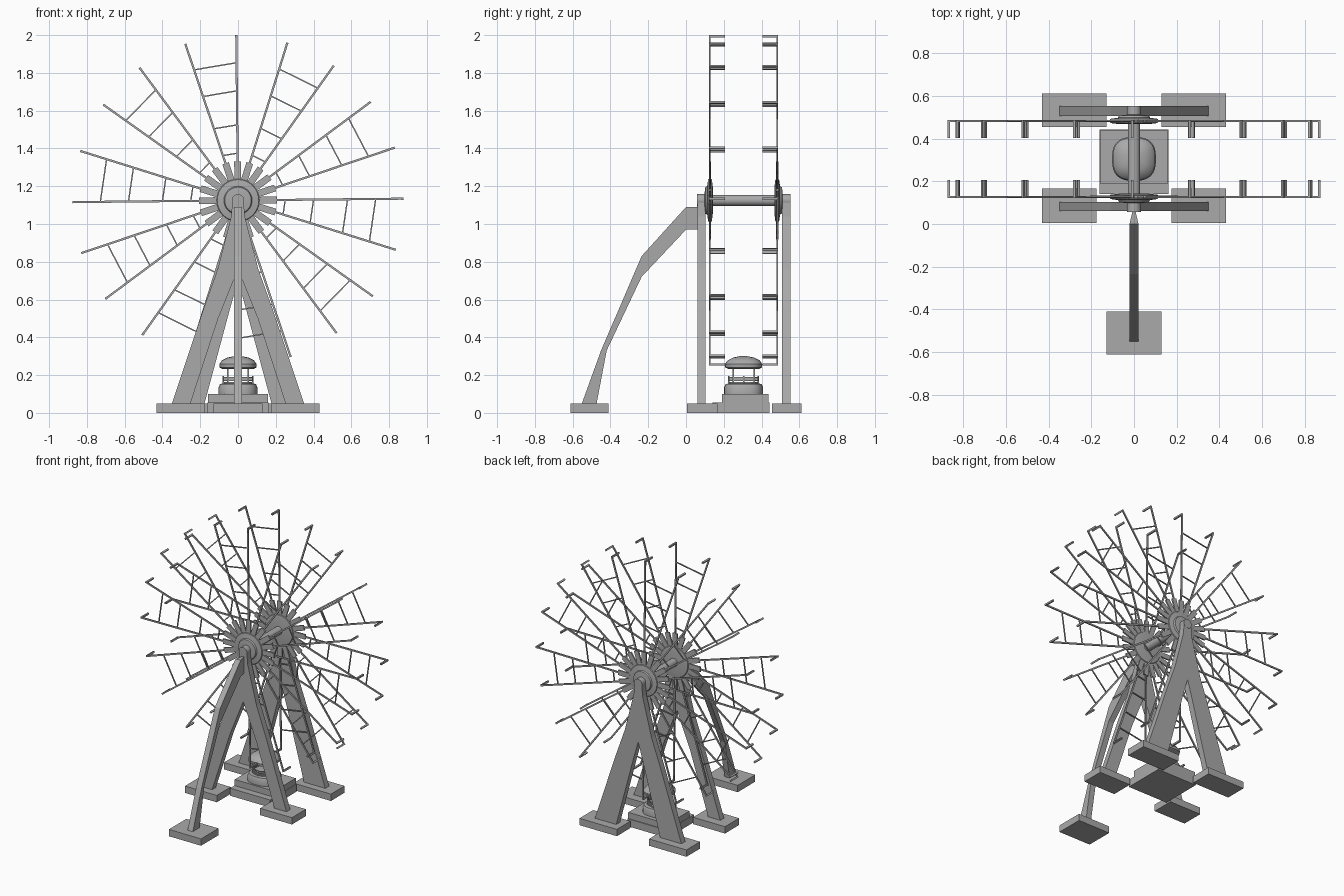
import bpy, bmesh, math
from mathutils import Matrix, Vector

cube = bpy.data.objects.get("Cube")
if cube:
    bpy.data.objects.remove(cube, do_unlink=True)

grey = bpy.data.materials.new("mid_grey")
grey.use_nodes = True
COLOUR = (0.4, 0.4, 0.4, 1)
grey.diffuse_color = COLOUR
grey.node_tree.nodes["Principled BSDF"].inputs["Base Color"].default_value = COLOUR

MID_Y = 0.305                       # plane halfway between the two wheels
HUB = Vector((0, MID_Y, 1.125))
RADIUS = 0.874
STEP = math.radians(18)
TURN = math.radians(0.6)


def finish(name, bm, smooth=False):
    bmesh.ops.recalc_face_normals(bm, faces=bm.faces)
    mesh = bpy.data.meshes.new(name)
    bm.to_mesh(mesh)
    bm.free()
    mesh.materials.append(grey)
    obj = bpy.data.objects.new(name, mesh)
    bpy.context.collection.objects.link(obj)
    if smooth:
        bpy.context.view_layer.objects.active = obj
        obj.select_set(True)
        bpy.ops.object.shade_smooth_by_angle(angle=math.radians(35))
        obj.select_set(False)
    return obj


def add_box(bm, lo, hi, matrix=Matrix()):
    lo, hi = Vector(lo), Vector(hi)
    m = matrix @ Matrix.Translation((lo + hi) / 2) @ Matrix.Diagonal((*(hi - lo), 1))
    bmesh.ops.create_cube(bm, size=1, matrix=m)


def box(name, lo, hi):
    bm = bmesh.new()
    add_box(bm, lo, hi)
    return finish(name, bm)


def add_bar(bm, a, b, width, depth):
    """Box bar from a to b in an XZ plane, depth along y."""
    d = b - a
    turn = Matrix.Rotation(-math.atan2(d.z, d.x), 4, 'Y')
    add_box(bm, (0, -depth / 2, -width / 2), (d.length, depth / 2, width / 2),
            Matrix.Translation(a) @ turn)


def prism(name, left, right):
    """Solid between two matching outlines."""
    bm = bmesh.new()
    a = [bm.verts.new(p) for p in left]
    b = [bm.verts.new(p) for p in right]
    bm.faces.new(a)
    bm.faces.new(b)
    for i in range(len(a)):
        j = (i + 1) % len(a)
        bm.faces.new((a[i], a[j], b[j], b[i]))
    return finish(name, bm)


def loft(name, rings):
    bm = bmesh.new()
    loops = [[bm.verts.new(p) for p in ring] for ring in rings]
    for lo, hi in zip(loops, loops[1:]):
        for i in range(len(lo)):
            j = (i + 1) % len(lo)
            bm.faces.new((lo[i], lo[j], hi[j], hi[i]))
    bm.faces.new(loops[0])
    bm.faces.new(loops[-1])
    return finish(name, bm, True)


def lathe_y(name, profile, sides=32):
    """Round part about the axle from (radius, y) pairs."""
    turns = [math.tau * i / sides for i in range(sides)]
    return loft(name, [[(r * math.cos(t), y, HUB.z + r * math.sin(t)) for t in turns]
                       for r, y in profile])


def rounded_tier(name, profile, power=0.75, sides=32):
    """Rounded-square part of the booth from (half width, z) pairs."""
    def soft(v):
        return math.copysign(abs(v) ** power, v)
    turns = [math.tau * i / sides for i in range(sides)]
    return loft(name, [[(r * soft(math.cos(t)), MID_Y + r * soft(math.sin(t)), z)
                        for t in turns] for r, z in profile])


def on_wheel(r, angle, y):
    return Vector((r * math.cos(angle), y, HUB.z + r * math.sin(angle)))


# Wheels
for side, label in ((-1, "front"), (1, "rear")):
    plane = MID_Y + side * 0.178
    spokes, rungs, hooks, teeth = (bmesh.new() for _ in range(4))
    for k in range(20):
        ang = k * STEP + TURN
        tip = on_wheel(RADIUS, ang, plane)
        add_bar(spokes, on_wheel(0.1, ang, plane), tip, 0.011, 0.008)
        add_bar(teeth, on_wheel(0.09, ang, plane), on_wheel(0.207, ang, plane), 0.036, 0.011)
        # inward hook at the spoke tip
        inner = MID_Y + side * 0.099
        base = on_wheel(RADIUS - 0.005, ang, 0)
        lo, hi = sorted((inner, plane + side * 0.004))
        add_box(hooks, (-0.006, lo, -0.006), (0.006, hi, 0.006),
                Matrix.Translation(base) @ Matrix.Rotation(-ang, 4, 'Y'))
        # rungs join every other pair of spokes
        if k % 2:
            for r in (0.25, 0.4, 0.58, 0.729):
                add_bar(rungs, on_wheel(r, ang, plane),
                        on_wheel(r, ang + STEP, plane), 0.007, 0.007)
    finish(label + "_spokes", spokes)
    finish(label + "_rungs", rungs)
    finish(label + "_hooks", hooks)
    finish(label + "_hub_teeth", teeth)
    lathe_y(label + "_hub_disc", [(r, MID_Y + side * d) for r, d in
            ((0.07, 0.163), (0.11, 0.168), (0.117, 0.178), (0.11, 0.188),
             (0.075, 0.193), (0.07, 0.203), (0.036, 0.207))])
    lathe_y(label + "_axle_cap", [(0.033, MID_Y + side * d) for d in (0.195, 0.248)])

lathe_y("axle", [(0.029, 0.06), (0.029, 0.55)])

# Supporting legs, pads under them
outer = [(0.353, 0.04), (0.183, 0.55), (0.108, 0.76), (0.036, 1.04), (0.03, 1.12), (0, 1.12)]
inner_edges = {"front": [(0, 0.76), (0.105, 0.5), (0.255, 0.04)],
               "rear": [(0, 0.7), (0.04, 0.56), (0.18, 0.04)]}
for s, label in ((1, "left"), (-1, "right")):
    for name, y0, y1 in (("front", 0.06, 0.104), ("rear", 0.507, 0.552)):
        outline = outer + inner_edges[name]
        prism(f"{name}_{label}_leg", [(s * x, y0, z) for x, z in outline],
              [(s * x, y1, z) for x, z in outline])
    for x0, y0, y1, name in ((0.175, 0.005, 0.167, "front"), (0.13, 0.455, 0.612, "rear")):
        lo, hi = sorted((s * x0, s * 0.432))
        box(f"{name}_{label}_pad", (lo, y0, 0), (hi, y1, 0.05))

# Bent front brace, narrowing where it meets the axle
brace = [(-0.555, 0.04), (-0.45, 0.33), (-0.235, 0.83), (0, 1.09), (0.065, 1.09),
         (0.065, 0.97), (0, 0.97), (-0.235, 0.72), (-0.42, 0.33), (-0.475, 0.04)]
outlines = [[(s * (0.006 if y > 0.05 else 0.021), y, z) for y, z in brace] for s in (1, -1)]
prism("front_brace", *outlines)
box("front_brace_pad", (-0.13, -0.612, 0), (0.13, -0.411, 0.05))

# Boarding platform with a step
box("platform_step", (-0.162, 0.14, 0), (0.162, 0.443, 0.055))
box("platform_deck", (-0.16, 0.19, 0.05), (0.16, 0.438, 0.1))

# Booth
rounded_tier("booth_base", [(0.103, 0.1), (0.103, 0.135), (0.095, 0.153), (0.074, 0.156), (0.074, 0.163)])
rounded_tier("booth_roof", [(0.08, 0.232), (0.097, 0.24), (0.099, 0.258), (0.085, 0.278),
                            (0.055, 0.293), (0.02, 0.3)])
posts = bmesh.new()
rail = bmesh.new()
corners = []
for i in range(8):
    t = math.tau * i / 8 + math.tau / 8
    p = Vector((0.078 * math.cos(t), MID_Y + 0.078 * math.sin(t), 0))
    corners.append(p)
    top = 0.195 if i % 2 else 0.24
    add_box(posts, p + Vector((-0.004, -0.004, 0.15)), p + Vector((0.004, 0.004, top)))
for a, b in zip(corners, corners[1:] + corners[:1]):
    d = b - a
    turn = Matrix.Translation(a) @ Matrix.Rotation(math.atan2(d.y, d.x), 4, 'Z')
    for z in (0.172, 0.187):
        add_box(rail, (0, -0.004, z - 0.004), (d.length, 0.004, z + 0.004), turn)
finish("booth_posts", posts)
finish("booth_rail", rail)
